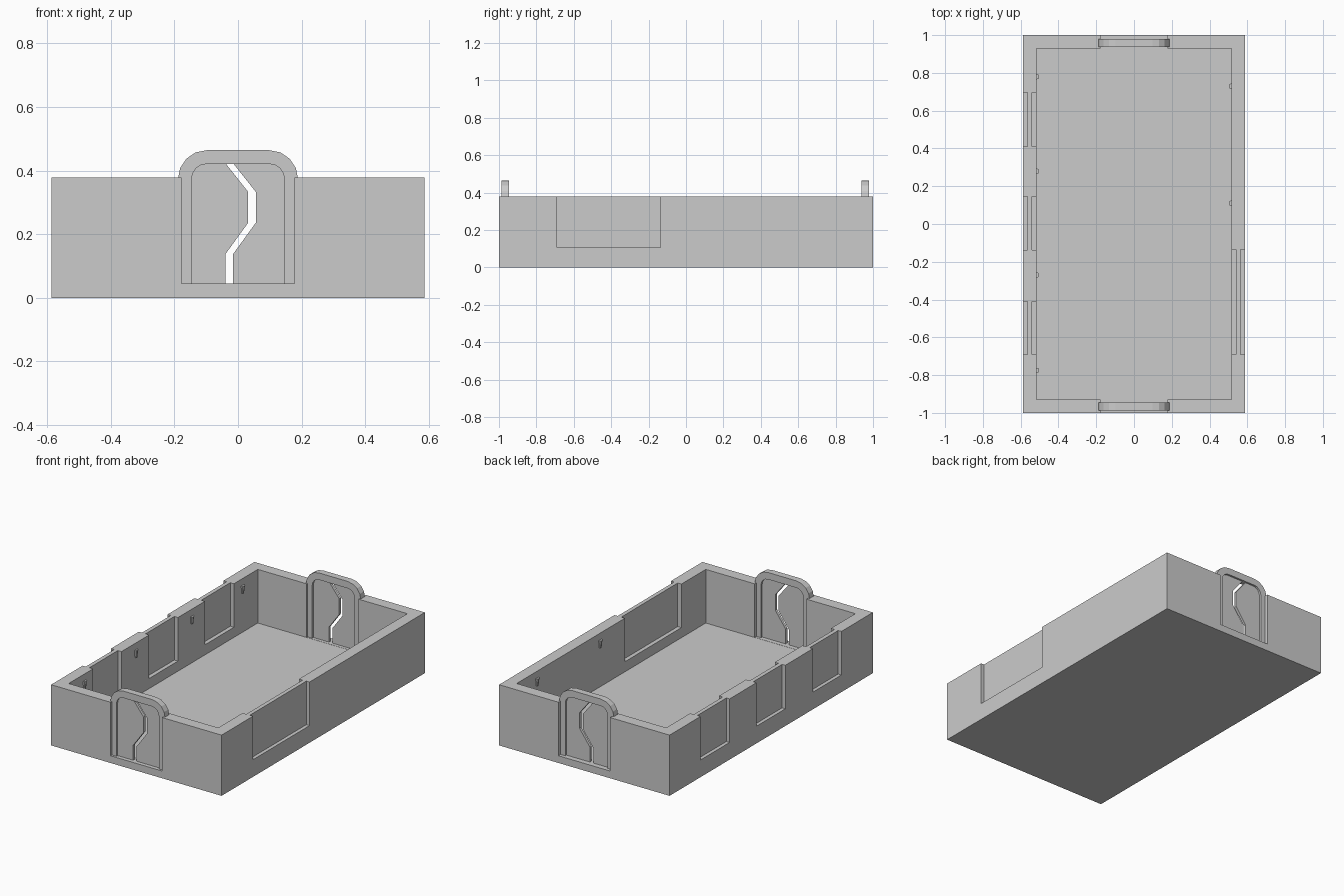
import bpy, bmesh, math

cube = bpy.data.objects.get("Cube")
if cube:
    bpy.data.objects.remove(cube, do_unlink=True)

grey = bpy.data.materials.new("stone grey")
grey.use_nodes = True
grey.diffuse_color = (0.6, 0.6, 0.6, 1)
grey.node_tree.nodes["Principled BSDF"].inputs["Base Color"].default_value = (0.6, 0.6, 0.6, 1)


def finish(bm, name):
    bmesh.ops.recalc_face_normals(bm, faces=bm.faces)
    mesh = bpy.data.meshes.new(name)
    bm.to_mesh(mesh)
    bm.free()
    obj = bpy.data.objects.new(name, mesh)
    bpy.context.collection.objects.link(obj)
    mesh.materials.append(grey)
    return obj


def box(name, x0, x1, y0, y1, z0, z1):
    bm = bmesh.new()
    bmesh.ops.create_cube(bm, size=1)
    for v in bm.verts:
        v.co = (x1 if v.co.x > 0 else x0, y1 if v.co.y > 0 else y0, z1 if v.co.z > 0 else z0)
    return finish(bm, name)


def plate(name, outline, y0, y1):
    """Extrude an x-z outline from y0 to y1."""
    bm = bmesh.new()
    face = bm.faces.new([bm.verts.new((x, y0, z)) for x, z in outline])
    out = bmesh.ops.extrude_face_region(bm, geom=[face])
    for g in out["geom"]:
        if isinstance(g, bmesh.types.BMVert):
            g.co.y = y1
    return finish(bm, name)


def cut(target, *bounds):
    cutter = box("cutter", *bounds)
    cutter.hide_render = True
    mod = target.modifiers.new("cut", "BOOLEAN")
    mod.operation, mod.solver, mod.object = "DIFFERENCE", "EXACT", cutter
    bpy.context.view_layer.objects.active = target
    bpy.ops.object.modifier_apply(modifier=mod.name)
    bpy.data.objects.remove(cutter, do_unlink=True)


W, H, FLOOR, INNER = 0.587, 0.378, 0.044, 0.515

# Open tray with a doorway notch in each end wall
tray = box("tray", -W, W, -1, 1, 0, H)
cut(tray, -INNER, INNER, -0.93, 0.93, FLOOR, 1)
for side in (-1, 1):
    y0, y1 = sorted((side * 0.9, side * 1.1))
    cut(tray, -0.178, 0.178, y0, y1, FLOOR + 0.001, 1)

# Thin window panels: recesses on both faces of the side walls
windows = [(-1, 0.41, 0.695), (-1, -0.138, 0.145), (-1, -0.69, -0.41), (1, -0.69, -0.135)]
for side, y0, y1 in windows:
    for near, far in ((0.45, 0.54), (0.565, 0.7)):
        x0, x1 = sorted((side * near, side * far))
        cut(tray, x0, x1, y0, y1, 0.107, 1)


# Arched door frames with split door leaves
def arch(radius, foot):
    cx, cz, steps = 0.098, 0.373, 4
    right = [(cx + radius * math.cos(a), cz + radius * math.sin(a))
             for a in (i * math.pi / 2 / steps for i in range(steps + 1))]
    left = [(-x, z) for x, z in reversed(right)]
    return [(cx + radius, foot)] + right + left + [(-cx - radius, foot)]


frame_outline = arch(0.091, 0.04) + arch(0.048, 0.04)[::-1]
slit = [(-0.027, 0.04), (-0.027, 0.138), (0.044, 0.236), (0.044, 0.333), (-0.029, 0.425)]
for end, y0 in (("front", -0.987), ("back", 0.938)):
    y1 = y0 + 0.041
    plate(end + "_door_frame", frame_outline, y0, y1)
    for side, name in ((-1, "right"), (1, "left")):
        edge = [(x + side * 0.012, z) for x, z in slit]
        leaf = edge + [(side * 0.152, 0.425), (side * 0.152, 0.04)]
        plate(f"{end}_door_leaf_{name}", leaf, y0 + 0.012, y1 - 0.012)

# Small wall sconces inside the side walls
sconces = [(-1, y) for y in (0.78, 0.28, -0.27, -0.775)] + [(1, 0.73), (1, 0.11)]
for i, (side, y) in enumerate(sconces):
    bm = bmesh.new()
    bmesh.ops.create_cone(bm, cap_ends=True, segments=10, radius1=0.009, radius2=0.014, depth=0.046)
    bmesh.ops.translate(bm, verts=bm.verts, vec=(side * INNER, y, 0.313))
    finish(bm, f"wall_sconce_{i + 1}")
